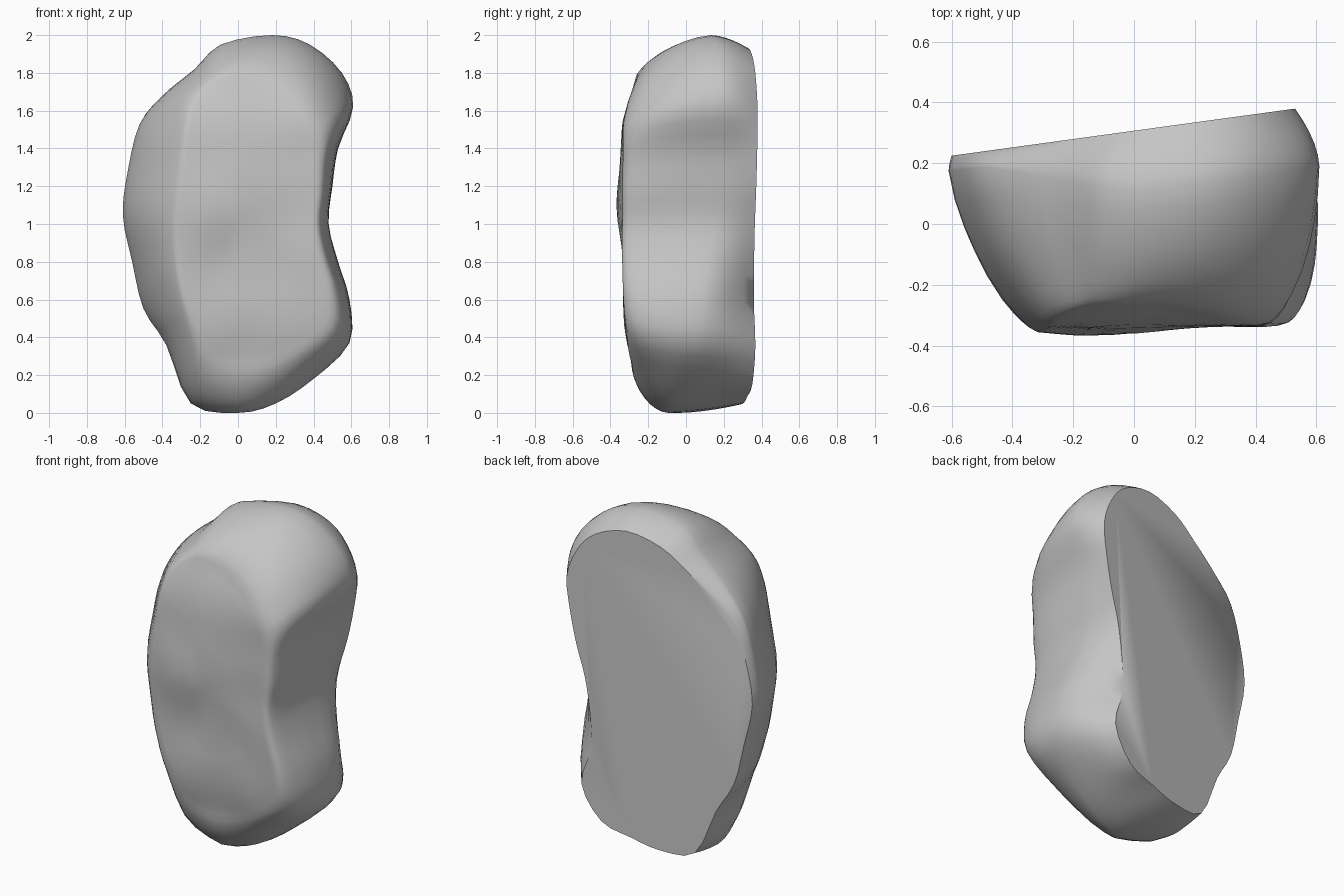
import bpy, bmesh, math
from mathutils import Vector, noise

cube = bpy.data.objects.get("Cube")
if cube:
    bpy.data.objects.remove(cube, do_unlink=True)

# Widest outline of the rock (x, z), clockwise from the top
OUTLINE = [(.18, 2), (.38, 1.95), (.55, 1.8), (.61, 1.62), (.53, 1.4), (.5, 1.2),
           (.48, 1), (.53, .8), (.59, .6), (.59, .37), (.4, .18), (.2, .05), (0, 0),
           (-.25, .05), (-.38, .36), (-.5, .55), (-.56, .8), (-.61, 1.05),
           (-.58, 1.3), (-.52, 1.53), (-.4, 1.68), (-.23, 1.82), (-.09, 1.95)]
# Edge of the front plateau, point for point with the outline
PLATEAU = [(.12, 1.72), (.27, 1.64), (.37, 1.54), (.41, 1.44), (.42, 1.3), (.42, 1.15),
           (.41, 1), (.44, .82), (.48, .65), (.47, .48), (.32, .36), (.15, .29), (0, .27),
           (-.14, .32), (-.24, .48), (-.3, .65), (-.33, .85), (-.33, 1.05),
           (-.3, 1.3), (-.27, 1.5), (-.24, 1.63), (-.17, 1.73), (-.04, 1.77)]
# Edge of the flat back, point for point with the outline
BACK = [(.17, 1.93), (.36, 1.87), (.47, 1.75), (.53, 1.58), (.51, 1.38), (.47, 1.18),
        (.42, 1), (.39, .8), (.38, .58), (.44, .35), (.32, .15), (.14, .09), (-.04, .05),
        (-.25, .08), (-.38, .36), (-.49, .55), (-.55, .8), (-.6, 1.05),
        (-.56, 1.3), (-.49, 1.5), (-.36, 1.64), (-.2, 1.77), (-.04, 1.88)]
CENTRE = Vector((.05, 1.05))
FRONT = -.335


def clamp(value):
    return min(max(value, 0), 1)


def smooth_loop(points, steps=3):
    """Closed spline passing through every point."""
    pts = [Vector(p) for p in points]
    n = len(pts)
    result = []
    for i in range(n):
        a, b, c, d = (pts[(i + k) % n] for k in (-1, 0, 1, 2))
        for s in range(steps):
            t = s / steps
            result.append(b + (c - a) * t / 2
                          + (a - b * 2.5 + c * 2 - d / 2) * t ** 2
                          + (b * 3 - a - c * 3 + d) * t ** 3 / 2)
    return result


def back_plane(x):
    return .307 + .137 * x


def widest_depth(p):
    """The low lobe is widest nearer the front, the -x slope near the back."""
    setback = .2 + .2 * clamp(1.1 - p.y)
    return back_plane(p.x) - setback + (setback - .05) * clamp(-p.x / .5)


def front_height(p):
    """Uneven front face: a bulge, a shallow hollow, leaning back at both ends."""
    bulge = math.exp(-(Vector((-.15, 1.1)) - p).length_squared / .06)
    hollow = math.exp(-(Vector((-.03, .77)) - p).length_squared / .03)
    lean = .07 * clamp((p.y - 1.45) / .3) ** 2 + .045 * clamp((.6 - p.y) / .3) ** 2
    return FRONT - .035 * bulge + .02 * hollow + lean


def lumpy(co, amount=.01):
    return co + noise.noise_vector(co * 3.5) * amount


outer, inner, back = (smooth_loop(p) for p in (OUTLINE, PLATEAU, BACK))
rings = []

# Front plateau, from the middle outwards
for scale in (.15, .35, .55, .7, .85, .93):
    ring = []
    for p in inner:
        q = CENTRE.lerp(p, scale)
        ring.append(lumpy(Vector((q.x, front_height(q), q.y))))
    rings.append(ring)

# Sides swell from the plateau edge to the widest outline
for t in (0, .02, .06, .12, .2, .35, .5, .65, .82, 1):
    ring = []
    for a, b in zip(inner, outer):
        slope = clamp(-b.x / .5)
        upper = clamp((b.y - 1.45) / .3)
        lower = clamp((.5 - b.y) / .3)
        power = 2.2 - max(.85 * slope, .6 * upper, .4 * lower)
        q = a.lerp(b, (1 - (1 - t) ** power) ** (1 / power))
        start = front_height(a)
        depth = start + (widest_depth(b) - start) * t
        ring.append(lumpy(Vector((q.x, depth, q.y)), .01 * (1 - t)))
    rings.append(ring)

# Curved turn into the flat back
for t in (.2, .4, .6, .8, 1):
    ring = []
    for b, c in zip(outer, back):
        q = b.lerp(c, t ** 1.7)
        start = widest_depth(b)
        ring.append(Vector((q.x, start + (back_plane(c.x) - start) * t, q.y)))
    rings.append(ring)

# Skin the rings and cap both ends
bm = bmesh.new()
loops = [[bm.verts.new(co) for co in ring] for ring in rings]
count = len(outer)
for low, high in zip(loops, loops[1:]):
    for i in range(count):
        j = (i + 1) % count
        bm.faces.new((low[i], low[j], high[j], high[i]))
bm.faces.new(loops[0])
bm.faces.new(loops[-1])
bmesh.ops.recalc_face_normals(bm, faces=bm.faces)

mesh = bpy.data.meshes.new("rock")
bm.to_mesh(mesh)
bm.free()
rock = bpy.data.objects.new("rock", mesh)
bpy.context.collection.objects.link(rock)

# Plain stone colour
stone = bpy.data.materials.new("grey stone")
stone.use_nodes = True
colour = (.56, .56, .56, 1)
stone.diffuse_color = colour
stone.node_tree.nodes["Principled BSDF"].inputs["Base Color"].default_value = colour
mesh.materials.append(stone)

bpy.context.view_layer.objects.active = rock
rock.select_set(True)
bpy.ops.object.shade_smooth_by_angle(angle=math.radians(48))
